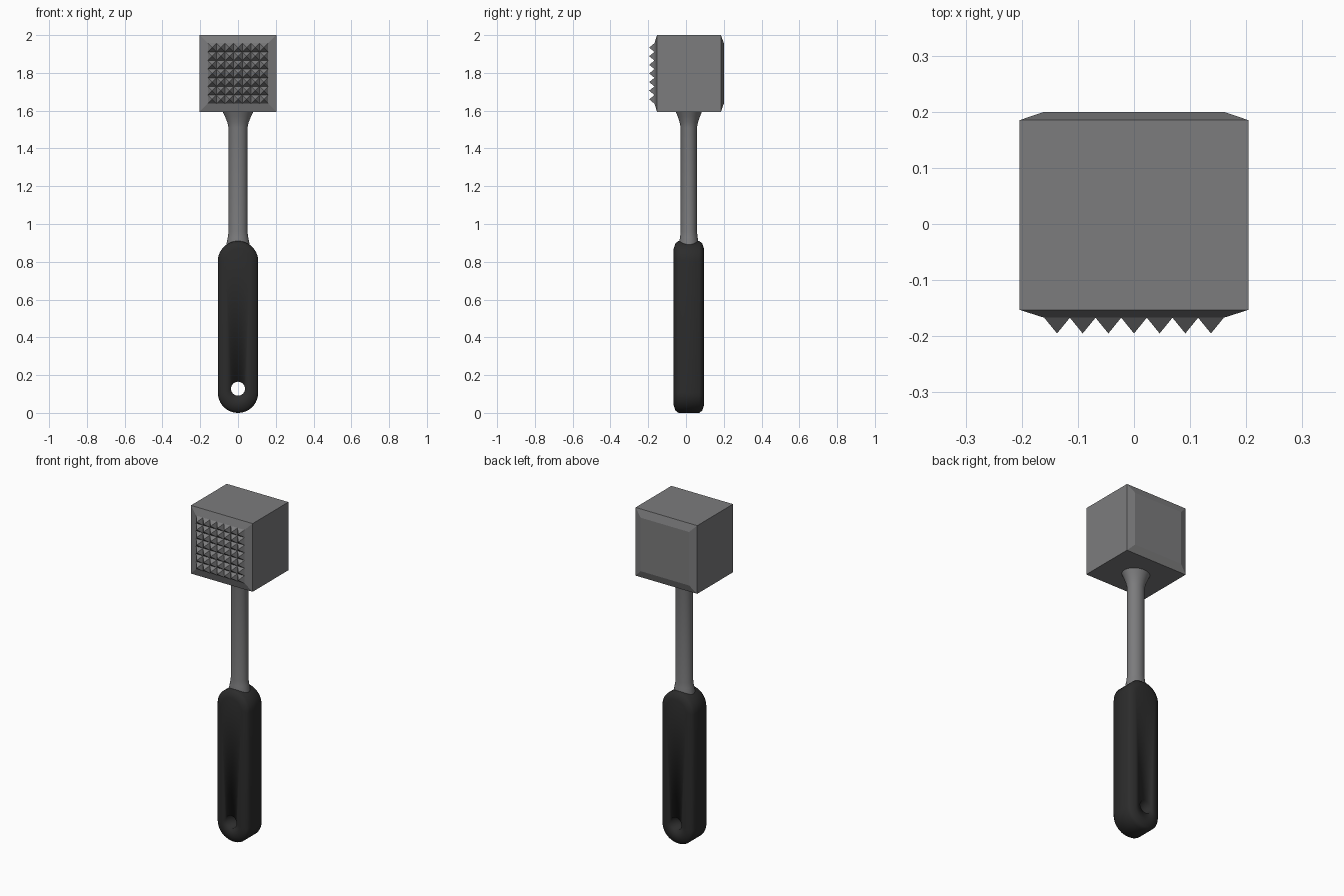
import bpy, bmesh, math

if "Cube" in bpy.data.objects:
    bpy.data.objects.remove(bpy.data.objects["Cube"])

CY = 0.015  # centre line of the tool in y


def material(name, rgb):
    m = bpy.data.materials.new(name)
    m.diffuse_color = (*rgb, 1)
    m.use_nodes = True
    m.node_tree.nodes["Principled BSDF"].inputs["Base Color"].default_value = m.diffuse_color
    return m


metal = material("grey metal", (0.2, 0.2, 0.205))
rubber = material("black rubber", (0.025, 0.025, 0.025))


def finish(name, bm, mat, smooth_angle=None):
    bmesh.ops.recalc_face_normals(bm, faces=bm.faces)
    me = bpy.data.meshes.new(name)
    bm.to_mesh(me)
    bm.free()
    me.materials.append(mat)
    ob = bpy.data.objects.new(name, me)
    bpy.context.collection.objects.link(ob)
    if smooth_angle:
        bpy.ops.object.select_all(action='DESELECT')
        ob.select_set(True)
        bpy.context.view_layer.objects.active = ob
        bpy.ops.object.shade_smooth_by_angle(angle=math.radians(smooth_angle))
    return ob


def loft(bm, rings, caps=True, wrap=False):
    """Join rings of points with quads; cap the ends or wrap around."""
    loops = [[bm.verts.new(p) for p in r] for r in rings]
    n = len(loops[0])
    pairs = list(zip(loops, loops[1:]))
    if wrap:
        pairs.append((loops[-1], loops[0]))
    for a, b in pairs:
        for i in range(n):
            j = (i + 1) % n
            bm.faces.new((a[i], a[j], b[j], b[i]))
    if caps:
        bm.faces.new(loops[0])
        bm.faces.new(loops[-1])


# Head: block with shallow chamfered striking faces
HZ = 1.797
bm = bmesh.new()
loft(bm, [[(sx * h, y, HZ + sz * h) for sx, sz in ((-1, -1), (1, -1), (1, 1), (-1, 1))]
          for y, h in ((-0.167, 0.16), (-0.153, 0.204), (0.185, 0.204), (0.2, 0.16))])
finish("head", bm, metal)

# Teeth: 7 x 7 grid of pyramids on the front face
bm = bmesh.new()
pitch = 0.32 / 7
for col in range(-3, 4):
    for row in range(-3, 4):
        x, z, h = col * pitch, HZ + row * pitch, pitch / 2
        base = [bm.verts.new((x + a * h, -0.167, z + b * h))
                for a, b in ((-1, -1), (1, -1), (1, 1), (-1, 1))]
        tip = bm.verts.new((x, -0.195, z))
        for i in range(4):
            bm.faces.new((base[i], base[(i + 1) % 4], tip))
finish("teeth", bm, metal)

# Neck: oval rod, flared at both ends
bm = bmesh.new()
N = 32
profile = [(0.85, 0.062), (0.9, 0.06), (0.93, 0.054), (0.96, 0.05), (1.51, 0.05),
           (1.54, 0.057), (1.57, 0.069), (1.595, 0.081)]
loft(bm, [[(r * math.cos(2 * math.pi * i / N), CY + 0.86 * r * math.sin(2 * math.pi * i / N), z)
           for i in range(N)] for z, r in profile])
finish("neck", bm, metal, 40)

# Handle: round-ended grip with chamfered rim and a hanging hole
R, TOP, HOLE_Z, HOLE_R = 0.107, 0.91, 0.128, 0.037
M = 40


def outline(r, y):
    pts = []
    for k in range(M):
        upper = k < M // 2
        a = math.pi * (k if upper else k - 1) / (M // 2 - 1)
        a = a if upper else math.pi + math.pi * (k - M // 2) / (M // 2 - 1)
        pts.append((r * math.cos(a), y, (TOP - R if upper else R) + r * math.sin(a)))
    return pts


def hole(y):
    return [(HOLE_R * math.cos(2 * math.pi * (k + 0.5) / M), y,
             HOLE_Z + HOLE_R * math.sin(2 * math.pi * (k + 0.5) / M)) for k in range(M)]


bm = bmesh.new()
loft(bm, [hole(CY - 0.08), outline(R - 0.04, CY - 0.08), outline(R - 0.012, CY - 0.071),
          outline(R, CY - 0.055), outline(R, CY + 0.055), outline(R - 0.012, CY + 0.071),
          outline(R - 0.04, CY + 0.08), hole(CY + 0.08)], caps=False, wrap=True)
finish("handle", bm, rubber, 100)
